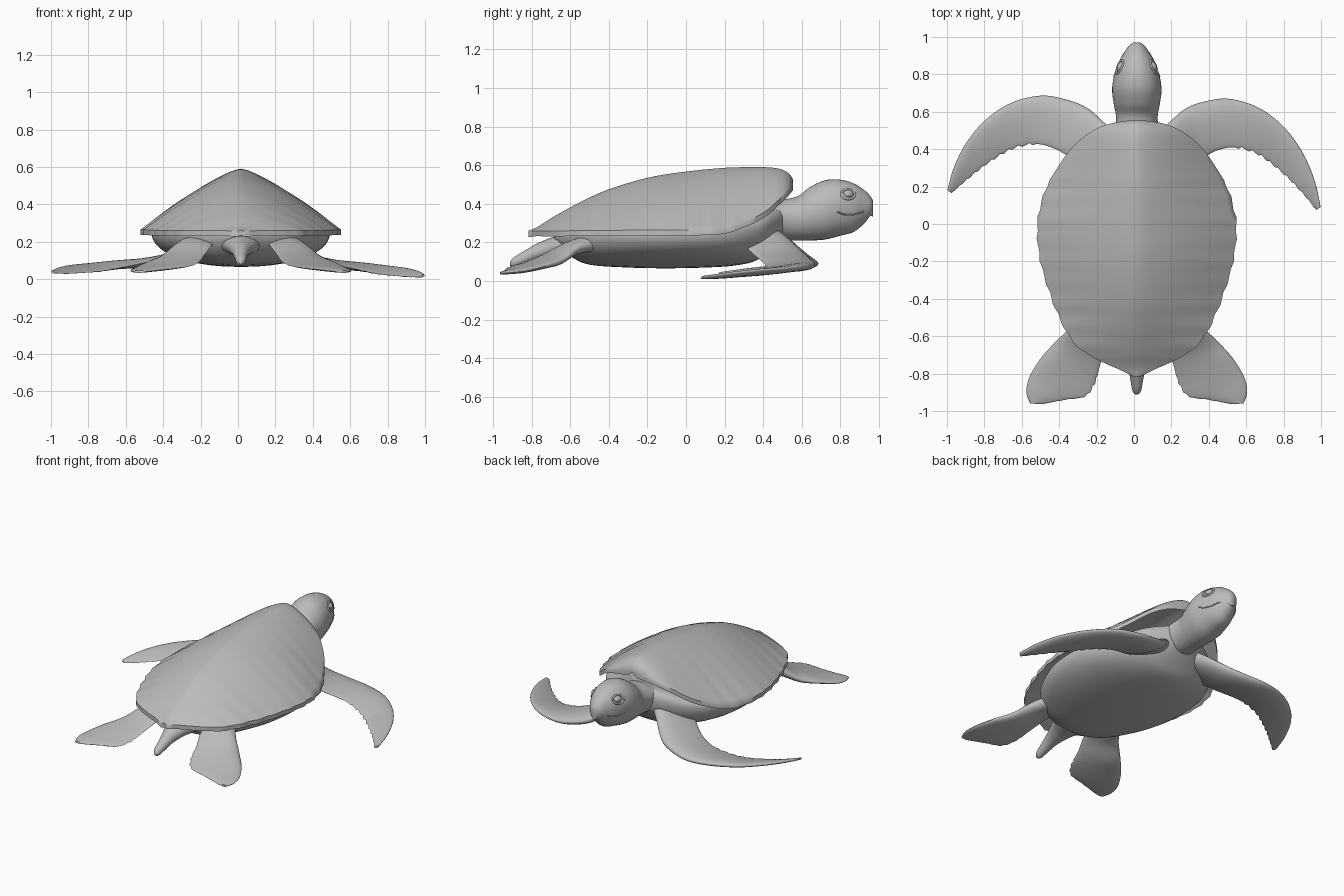
import bpy, bmesh, math
from mathutils import Vector

CX = 0.015  # symmetry line of the body
skin = bpy.data.materials.new("plain grey")
skin.diffuse_color = (0.5, 0.5, 0.5, 1)


def smooth(stations, n):
    """Catmull-Rom interpolation of equal-length tuples, n steps per span."""
    out = []
    last = len(stations) - 1
    for i in range(last):
        p = [stations[max(0, min(last, i + k))] for k in (-1, 0, 1, 2)]
        for s in range(n):
            t = s / n
            out.append(tuple(
                0.5 * (2 * b + (c - a) * t + (2 * a - 5 * b + 4 * c - d) * t * t
                       + (3 * b - a - 3 * c + d) * t ** 3)
                for a, b, c, d in zip(*p)))
    out.append(tuple(stations[-1]))
    return out


def finish(name, bm, angle=50):
    bmesh.ops.recalc_face_normals(bm, faces=bm.faces)
    me = bpy.data.meshes.new(name)
    bm.to_mesh(me)
    bm.free()
    for f in me.polygons:
        f.use_smooth = True
    me.set_sharp_from_angle(angle=math.radians(angle))
    me.materials.append(skin)
    ob = bpy.data.objects.new(name, me)
    bpy.context.collection.objects.link(ob)
    return ob


def loft(name, rings, angle=50):
    bm = bmesh.new()
    rows = [[bm.verts.new(p) for p in r] for r in rings]
    m = len(rows[0])
    for a, b in zip(rows, rows[1:]):
        for j in range(m):
            k = (j + 1) % m
            bm.faces.new((a[j], a[k], b[k], b[j]))
    bm.faces.new(rows[0])
    bm.faces.new(rows[-1])
    return finish(name, bm, angle)


def tube(name, stations, power=2.0, m=40):
    """Stations along y: y, middle z, half width, height above, depth below."""
    rings = []
    for y, z, w, up, down in smooth(stations, 6):
        ring = []
        for j in range(m):
            a = math.tau * j / m
            c, s = math.cos(a), math.sin(a)
            px = math.copysign(abs(c) ** (2 / power), c)
            pz = math.copysign(abs(s) ** (2 / power), s)
            ring.append((CX + w * px, y, z + pz * (up if s > 0 else down)))
        rings.append(ring)
    return loft(name, rings)


def blade(name, stations, ripple=0.0, m=24):
    """Stations: leading edge xyz, trailing edge xyz, half thickness."""
    rings = []
    rows = smooth(stations, 6)
    for i, st in enumerate(rows):
        lead, trail, h = Vector(st[:3]), Vector(st[3:6]), st[6]
        if i > len(rows) * 0.45:
            trail += (trail - lead) * ripple * math.sin(i * 2.1)
        mid, half = (lead + trail) / 2, (lead - trail) / 2
        ring = []
        for j in range(m):
            a = math.tau * j / m
            c, s = math.cos(a), math.sin(a)
            ring.append(mid + half * c + Vector((0, 0, h * s * (0.8 + 0.35 * c))))
        rings.append(ring)
    return loft(name, rings, 70)


# Carapace: tent-shaped rows (y, half width, rim z, ridge z)
shell = [(0.555, 0.03, 0.50, 0.525), (0.535, 0.15, 0.475, 0.555),
         (0.49, 0.25, 0.43, 0.58), (0.41, 0.345, 0.36, 0.59),
         (0.3, 0.425, 0.305, 0.59), (0.18, 0.49, 0.27, 0.585),
         (0.0, 0.532, 0.265, 0.567), (-0.2, 0.515, 0.265, 0.535),
         (-0.4, 0.455, 0.262, 0.475), (-0.53, 0.40, 0.262, 0.418),
         (-0.63, 0.34, 0.26, 0.365), (-0.70, 0.255, 0.26, 0.325),
         (-0.745, 0.17, 0.26, 0.295), (-0.78, 0.09, 0.26, 0.275),
         (-0.815, 0.02, 0.255, 0.262)]
rings = []
N = 20
for y, w, rim, top in smooth(shell, 5):
    if -0.7 < y < 0.25:
        w += 0.005 * math.sin(y * 55)  # gently scalloped rim
    upper = []
    for j in range(-N, N + 1):
        t = j / N
        upper.append((CX + t * w, y, rim + (top - rim) * (1 - abs(t) ** 1.45)))
    rings.append(upper + [(x, yy, z - 0.028) for x, yy, z in reversed(upper)])
loft("carapace", rings)

# Belly
tube("plastron", [(-0.68, 0.235, 0.06, 0.02, 0.03), (-0.6, 0.24, 0.2, 0.04, 0.11),
                  (-0.5, 0.25, 0.32, 0.05, 0.165), (-0.3, 0.25, 0.43, 0.07, 0.18),
                  (-0.1, 0.25, 0.475, 0.08, 0.184), (0.1, 0.25, 0.465, 0.08, 0.18),
                  (0.25, 0.255, 0.41, 0.09, 0.175), (0.36, 0.27, 0.33, 0.09, 0.165),
                  (0.43, 0.29, 0.25, 0.09, 0.13), (0.5, 0.31, 0.12, 0.08, 0.08)], 2.15)

# Neck and head
head = [(0.28, 0.30, 0.20, 0.08, 0.10), (0.42, 0.31, 0.15, 0.08, 0.10),
        (0.5, 0.33, 0.118, 0.09, 0.12), (0.58, 0.33, 0.112, 0.11, 0.12),
        (0.64, 0.35, 0.123, 0.135, 0.14), (0.72, 0.37, 0.132, 0.152, 0.155),
        (0.8, 0.385, 0.12, 0.14, 0.15), (0.87, 0.39, 0.095, 0.115, 0.135),
        (0.925, 0.39, 0.062, 0.08, 0.09), (0.955, 0.39, 0.04, 0.05, 0.052),
        (0.97, 0.385, 0.018, 0.03, 0.04)]
tube("head", head)
tube("beak", [(0.90, 0.385, 0.05, 0.03, 0.04), (0.945, 0.375, 0.036, 0.03, 0.033),
              (0.965, 0.365, 0.02, 0.025, 0.03), (0.97, 0.355, 0.008, 0.015, 0.018)], m=20)


def head_side(y, z):
    st = min(smooth(head, 20), key=lambda s: abs(s[0] - y))
    r = (z - st[1]) / (st[3] if z > st[1] else st[4])
    return st[2] * math.sqrt(max(0, 1 - r * r))


def line(name, pts, radius, cyclic=False):
    cu = bpy.data.curves.new(name, 'CURVE')
    cu.dimensions = '3D'
    cu.bevel_depth = radius
    cu.bevel_resolution = 2
    sp = cu.splines.new('POLY')
    sp.points.add(len(pts) - 1)
    for p, q in zip(sp.points, pts):
        p.co = (*q, 1)
    sp.use_cyclic_u = cyclic
    cu.materials.append(skin)
    bpy.context.collection.objects.link(bpy.data.objects.new(name, cu))


# Eyes, eyelids and mouth line on both sides
mouth = smooth([(0.785, 0.36), (0.82, 0.345), (0.87, 0.345), (0.92, 0.36)], 5)
for sx, side in ((1, "right"), (-1, "left")):
    bm = bmesh.new()
    bmesh.ops.create_uvsphere(bm, u_segments=20, v_segments=12, radius=1)
    eye = finish(side + "_eye", bm)
    eye.scale = (0.022, 0.029, 0.022)
    eye.location = (CX + sx * (head_side(0.84, 0.45) - 0.011), 0.84, 0.45)
    eye.rotation_euler = (0, 0, sx * 0.35)
    lid = [(0.84 + 0.035 * math.cos(a), 0.45 + 0.026 * math.sin(a))
           for a in (math.tau * k / 28 for k in range(28))]
    line(side + "_eyelid", [(CX + sx * head_side(y, z), y, z) for y, z in lid], 0.006, True)
    line(side + "_mouth", [(CX + sx * head_side(y, z), y, z) for y, z in mouth], 0.004)

# Front flippers: the left one is swept slightly further forward
fore = [(0.10, 0.46, 0.26, 0.20, 0.25, 0.23, 0.06), (0.18, 0.535, 0.205, 0.31, 0.31, 0.175, 0.05),
        (0.28, 0.62, 0.13, 0.38, 0.36, 0.13, 0.042), (0.40, 0.66, 0.095, 0.45, 0.395, 0.10, 0.036),
        (0.52, 0.668, 0.08, 0.54, 0.41, 0.075, 0.03), (0.67, 0.62, 0.075, 0.65, 0.38, 0.05, 0.025),
        (0.80, 0.52, 0.065, 0.74, 0.32, 0.03, 0.02), (0.90, 0.385, 0.055, 0.83, 0.24, 0.02, 0.016),
        (0.965, 0.235, 0.04, 0.91, 0.155, 0.013, 0.013), (0.998, 0.09, 0.022, 0.975, 0.075, 0.012, 0.008)]
blade("right_front_flipper", fore, 0.03)
left = []
for i, (ax, ay, az, bx, by, bz, h) in enumerate(fore):
    s = i / (len(fore) - 1)
    dx, dy, dz = 0.03 - 0.03 * s, 0.09 * s * s, 0.02 * s
    left.append((dx - ax, ay + dy, az + dz, dx - bx, by + dy, bz + dz, h))
blade("left_front_flipper", left, 0.03)

# Hind flippers
hind = [(0.29, -0.42, 0.20, 0.15, -0.50, 0.20, 0.05), (0.36, -0.54, 0.175, 0.17, -0.64, 0.18, 0.045),
        (0.45, -0.63, 0.11, 0.21, -0.75, 0.13, 0.035), (0.53, -0.72, 0.08, 0.235, -0.84, 0.095, 0.026),
        (0.59, -0.82, 0.055, 0.29, -0.92, 0.07, 0.019), (0.605, -0.90, 0.045, 0.40, -0.94, 0.055, 0.014),
        (0.585, -0.96, 0.04, 0.52, -0.963, 0.042, 0.008)]
blade("right_hind_flipper", hind, 0.015)
blade("left_hind_flipper", [(2 * CX - a, b, c, 2 * CX - d, e, f, h)
                            for a, b, c, d, e, f, h in hind], 0.015)

# Tail
tube("tail", [(-0.55, 0.19, 0.14, 0.05, 0.07), (-0.66, 0.185, 0.09, 0.05, 0.06),
              (-0.76, 0.155, 0.05, 0.045, 0.045), (-0.84, 0.12, 0.033, 0.035, 0.035),
              (-0.89, 0.098, 0.024, 0.025, 0.027), (-0.912, 0.09, 0.008, 0.01, 0.01)], m=24)
